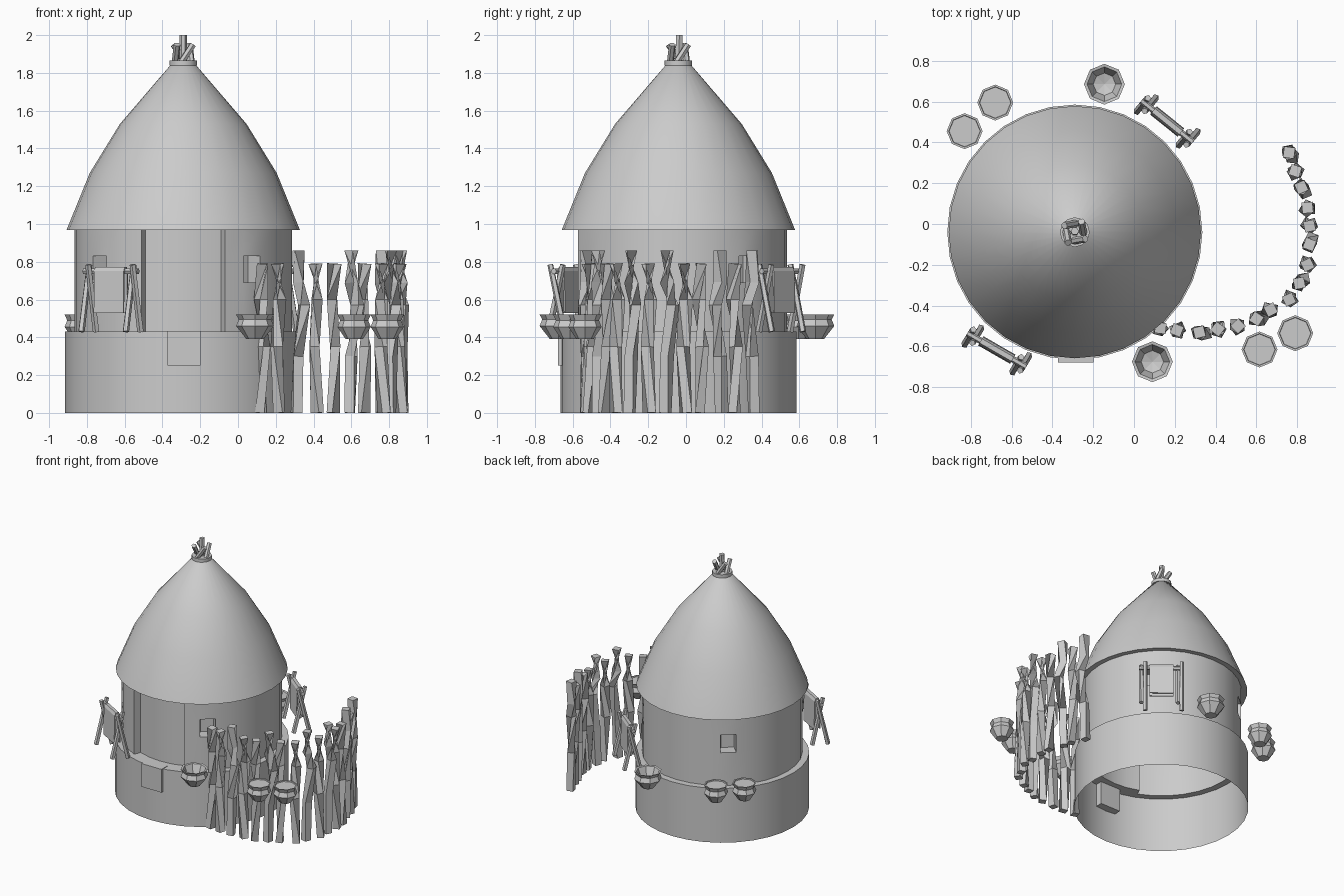
import bpy, bmesh, math
from mathutils import Vector

if "Cube" in bpy.data.objects:
    bpy.data.objects.remove(bpy.data.objects["Cube"])

CX, CY = -0.29, -0.04        # hut axis


def finish(name, bm, smooth=None):
    bmesh.ops.remove_doubles(bm, verts=bm.verts, dist=1e-4)
    bmesh.ops.recalc_face_normals(bm, faces=bm.faces)
    me = bpy.data.meshes.new(name)
    bm.to_mesh(me)
    bm.free()
    ob = bpy.data.objects.new(name, me)
    bpy.context.collection.objects.link(ob)
    if smooth:
        bpy.ops.object.select_all(action='DESELECT')
        ob.select_set(True)
        bpy.context.view_layer.objects.active = ob
        bpy.ops.object.shade_smooth_by_angle(angle=math.radians(smooth))
    return ob


def skin(bm, rows, closed=True):
    """Quads between successive rings of points."""
    vs = [[bm.verts.new(p) for p in row] for row in rows]
    n = len(vs[0])
    return [[bm.faces.new((a[i], a[(i + 1) % n], b[(i + 1) % n], b[i]))
             for i in range(n)] for a, b in zip(vs, vs[1:])], vs


def lathe(name, profile, n, x, y, phase=0.0, smooth=None):
    bm = bmesh.new()
    rows = [[(x + r * math.cos(phase + math.tau * i / n),
              y + r * math.sin(phase + math.tau * i / n), z)
             for i in range(n)] for r, z in profile]
    skin(bm, rows)
    return finish(name, bm, smooth)


def tube(bm, pts, r0, r1, n, spin=0.0):
    """Tapered, capped stick through a few points."""
    pts = [Vector(p) for p in pts]
    rows = []
    for k, p in enumerate(pts):
        d = pts[min(k + 1, len(pts) - 1)] - pts[max(k - 1, 0)]
        q = d.to_track_quat('Z', 'Y')
        r = r0 + (r1 - r0) * k / (len(pts) - 1)
        rows.append([p + q @ Vector((r * math.cos(spin + math.tau * i / n),
                                     r * math.sin(spin + math.tau * i / n), 0))
                     for i in range(n)])
    _, vs = skin(bm, rows)
    bm.faces.new(vs[0][::-1])
    bm.faces.new(vs[-1])


# Plinth and wall: open underneath, recessed doorway, four small windows
SEG, DOOR_A, DOOR_B = 32, 22, 26
R_BASE, R_WALL, R_DOOR = 0.625, 0.575, 0.52
ring = []
for i in range(SEG):
    a = math.tau * i / SEG
    radii = [R_DOOR if DOOR_A < i < DOOR_B else R_WALL]
    if i == DOOR_A:
        radii = [R_WALL, R_DOOR]
    elif i == DOOR_B:
        radii = [R_DOOR, R_WALL]
    ring += [(a, r, i) for r in radii]
bm = bmesh.new()
rows = []
for z, fixed in ((0, R_BASE), (0.43, R_BASE), (0.43, None), (0.69, None),
                 (0.83, None), (0.98, None)):
    rows.append([(CX + (fixed or r) * math.cos(a), CY + (fixed or r) * math.sin(a), z)
                 for a, r, _ in ring])
faces, _ = skin(bm, rows)
windows = [faces[3][k] for k, (_, _, i) in enumerate(ring) if i in (3, 11, 19, 27)]
for f in windows:
    ext = bmesh.ops.extrude_face_region(bm, geom=[f])['geom']
    for v in ext:
        if isinstance(v, bmesh.types.BMVert):
            d = Vector((v.co.x - CX, v.co.y - CY, 0)).normalized()
            v.co -= d * 0.09
bmesh.ops.delete(bm, geom=[f for f in windows if f.is_valid], context='FACES_ONLY')
finish("plinth_and_wall", bm, 30)

# Thatched roof with a tie ring and a topknot of sticks
lathe("roof", [(0.575, 0.972), (0.618, 0.968), (0.495, 1.27), (0.335, 1.53),
               (0.06, 1.85), (0, 1.86)], 32, CX, CY, smooth=40)
lathe("roof_tie_ring", [(0, 1.84), (0.073, 1.84), (0.073, 1.866), (0, 1.866)],
      12, CX, CY, smooth=40)
bm = bmesh.new()
tube(bm, [(CX, CY, 1.85), (CX, CY + 0.005, 2.0)], 0.02, 0.02, 6)
for k in range(4):
    a = math.tau * k / 4 + 0.4
    u, w = Vector((math.cos(a), math.sin(a), 0)), Vector((-math.sin(a), math.cos(a), 0))
    c = Vector((CX, CY, 0))
    tube(bm, [c + u * 0.035 - w * 0.03 + Vector((0, 0, 1.85)),
              c + u * 0.05 + w * 0.035 + Vector((0, 0, 1.95))], 0.018, 0.018, 6)
finish("topknot_sticks", bm, 40)

# Door mat hanging over the threshold
bm = bmesh.new()
bmesh.ops.create_cube(bm, size=1)
for v in bm.verts:
    v.co = Vector((-0.285 + v.co.x * 0.175, -0.64 + v.co.y * 0.075, 0.342 + v.co.z * 0.184))
finish("door_mat", bm)

# Fence of short straight stakes and taller crooked ones
stakes = [(.13, -.51), (.21, -.52), (.32, -.53), (.41, -.515), (.51, -.50), (.60, -.465),
          (.67, -.42), (.76, -.37), (.81, -.29), (.85, -.20), (.86, -.10), (.86, -.01),
          (.85, .08), (.82, .18), (.79, .26), (.76, .35)]
for i, (x, y) in enumerate(stakes):
    p, q = stakes[max(i - 1, 0)], stakes[min(i + 1, len(stakes) - 1)]
    t = Vector((q[0] - p[0], q[1] - p[1], 0)).normalized()
    out = Vector((t.y, -t.x, 0))
    s = 1 if i % 2 else -1
    c = Vector((x, y, 0))
    if i in (2, 5, 8, 10, 13, 15):
        path = [(-.01, 0, 0), (0, 0, .3), (.03, .01, .57), (0, 0, .69), (0, 0, .86)]
        s = -1 if i in (13, 15) else 1
    else:
        path = [(.008, .01, 0), (-.005, 0, .35), (.01, -.01, .6), (0, 0, .79)]
    bm = bmesh.new()
    tube(bm, [c + t * a * s + out * b + Vector((0, 0, z)) for a, b, z in path],
         0.036, 0.038, 4, i * 1.3)
    finish(f"fence_stake_{i + 1}", bm)

# Eight-sided pots: two open bowls and four lidded jars
bowl = [(0, .39), (.045, .39), (.1, .46), (.086, .495), (.1, .52), (.085, .517),
        (.055, .44), (0, .425)]
jar = [(0, .39), (.045, .39), (.088, .455), (.074, .49), (.088, .52), (.078, .52),
       (.076, .512), (0, .512)]
for name, prof, spots in (
        ("bowl", bowl, [(-.145, .685), (.09, -.675)]),
        ("jar", jar, [(-.83, .455), (-.68, .595), (.615, -.615), (.79, -.535)])):
    for k, (x, y) in enumerate(spots):
        lathe(f"{name}_{k + 1}", prof, 8, x, y, math.pi / 2)

# Drying racks: crossed legs, a bar and a draped hide
for tag, a, b in (("front", (-.79, -.55), (-.555, -.685)), ("back", (.06, .585), (.265, .42))):
    A, B = Vector((*a, 0)), Vector((*b, 0))
    t = (B - A).normalized()
    w = Vector((-t.y, t.x, 0))
    up = Vector((0, 0, 1))
    bm = bmesh.new()
    for end in (A, B):
        for s in (-1, 1):
            tube(bm, [end + w * s * 0.055 + t * s * 0.014 + up * 0.43,
                      end - w * s * 0.03 + t * s * 0.014 + up * 0.785], 0.018, 0.016, 5)
    tube(bm, [A - t * 0.03 + up * 0.75, B + t * 0.03 + up * 0.75], 0.016, 0.016, 6)
    finish(f"{tag}_rack_frame", bm)
    bm = bmesh.new()
    section = [(-.026, .53), (-.022, .75), (-.012, .772), (.012, .772), (.022, .75),
               (.026, .53), (.018, .53), (.012, .75), (-.012, .75), (-.018, .53)]
    mid, half = (A + B) / 2, (B - A).length / 2 - 0.045
    _, vs = skin(bm, [[mid + t * h + w * o + up * z for o, z in section]
                      for h in (-half, half)])
    bm.faces.new(vs[0][::-1])
    bm.faces.new(vs[1])
    finish(f"{tag}_rack_hide", bm)
